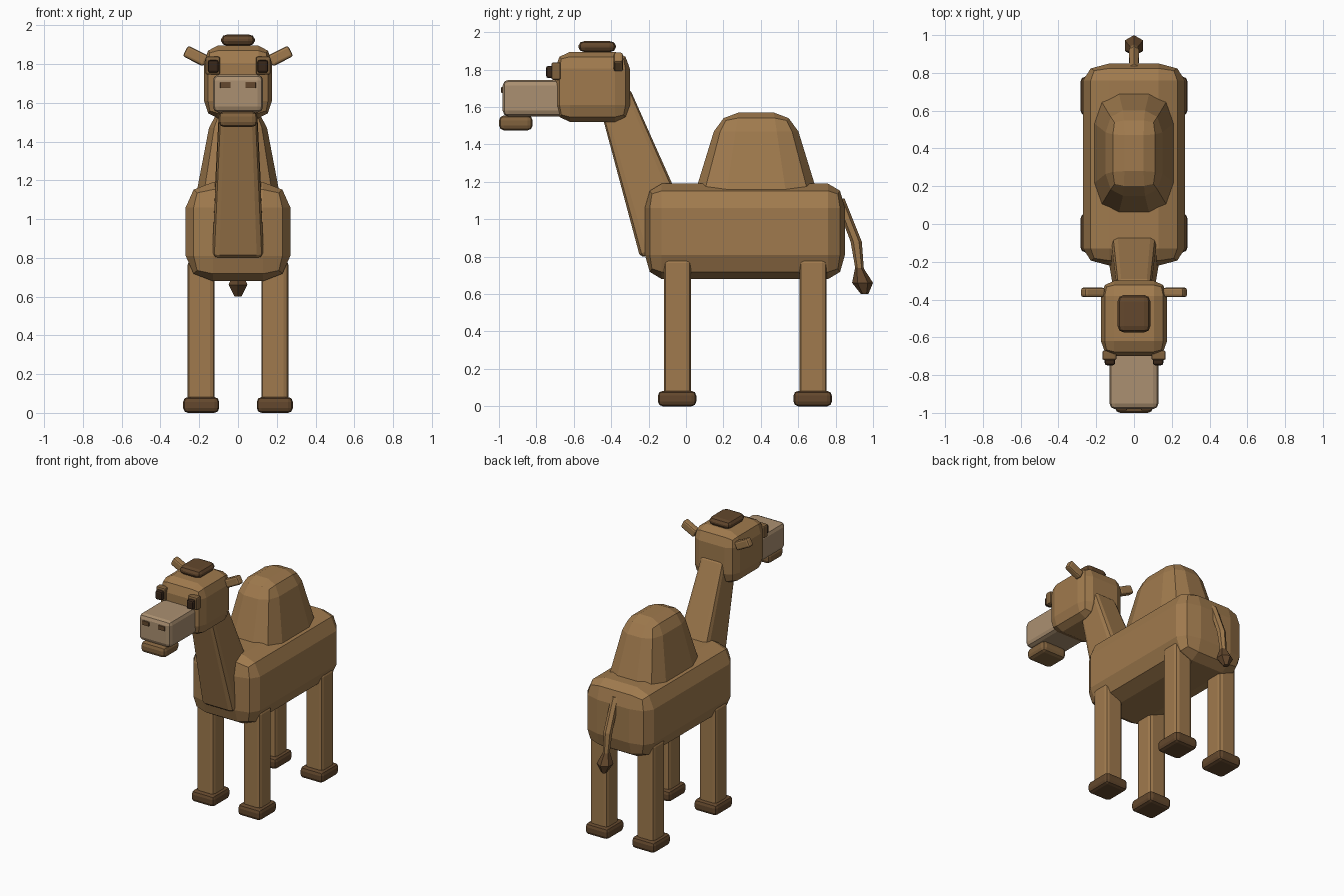
import bpy
import bmesh
from math import cos, sin, pi
from mathutils import Matrix, Vector

cube = bpy.data.objects.get("Cube")
if cube:
    bpy.data.objects.remove(cube)


def material(name, rgb):
    mat = bpy.data.materials.new(name)
    mat.use_nodes = True
    color = (*rgb, 1)
    mat.diffuse_color = color
    mat.node_tree.nodes["Principled BSDF"].inputs["Base Color"].default_value = color
    return mat


COAT = material("tan coat", (0.35, 0.195, 0.075))
MUZZLE = material("pale muzzle", (0.41, 0.28, 0.165))
LIP = material("brown lip", (0.22, 0.122, 0.048))
DARK = material("dark brown", (0.125, 0.064, 0.026))
EYE = material("eye brown", (0.04, 0.02, 0.01))


def finish(name, bm, mat):
    bmesh.ops.recalc_face_normals(bm, faces=bm.faces)
    mesh = bpy.data.meshes.new(name)
    bm.to_mesh(mesh)
    bm.free()
    mesh.materials.append(mat)
    obj = bpy.data.objects.new(name, mesh)
    bpy.context.collection.objects.link(obj)
    return obj


def block(name, mat, low, high, bevel, taper=(1, 1), turn=None):
    """Box between two corners with a bevel per axis; taper widens its base."""
    low, high = Vector(low), Vector(high)
    center, half = (low + high) / 2, (high - low) / 2
    if not isinstance(bevel, tuple):
        bevel = (bevel,) * 3
    bm = bmesh.new()
    bmesh.ops.create_cube(bm, size=4)
    bmesh.ops.bevel(bm, geom=bm.edges[:], offset=1, segments=2, profile=0.5, affect='EDGES')
    for v in bm.verts:
        for i in range(3):
            side = 1 if v.co[i] > 0 else -1
            v.co[i] = side * (half[i] - bevel[i] * (2 - abs(v.co[i])))
        down = (half.z - v.co.z) / (2 * half.z)
        v.co.x *= 1 + (taper[0] - 1) * down
        v.co.y *= 1 + (taper[1] - 1) * down
    if turn:
        bm.transform(turn)
    bm.transform(Matrix.Translation(center))
    return finish(name, bm, mat)


def strand(name, mat, path, sides=6):
    """Loft of level rings; each path entry is y, z, radius."""
    bm = bmesh.new()
    rings = [[bm.verts.new((r * sin(2 * pi * k / sides), y + r * cos(2 * pi * k / sides), z))
              for k in range(sides)] for y, z, r in path]
    for a, b in zip(rings, rings[1:]):
        for k in range(sides):
            n = (k + 1) % sides
            bm.faces.new((a[k], a[n], b[n], b[k]))
    bm.faces.new(rings[0])
    bm.faces.new(rings[-1])
    return finish(name, bm, mat)


def pair(name, mat, low, high, bevel, tilt=0):
    """The same block on the left (+x) and right (-x)."""
    for label, s in (("left", 1), ("right", -1)):
        xs = sorted((s * low[0], s * high[0]))
        turn = Matrix.Rotation(-s * tilt, 4, 'Y')
        block(label + "_" + name, mat, (xs[0], *low[1:]), (xs[1], *high[1:]), bevel, turn=turn)


# Torso, hump and neck
block("body", COAT, (-0.27, -0.22, 0.68), (0.27, 0.85, 1.19), (0.14, 0.09, 0.13))
block("hump", COAT, (-0.131, 0.18, 1.0), (0.131, 0.57, 1.57), (0.08, 0.10, 0.10), taper=(1.83, 1.9))
block("neck", COAT, (-0.092, -0.33, 0.817), (0.092, -0.15, 1.697), 0.025,
      taper=(1.45, 1.77), turn=Matrix.Rotation(0.34, 4, 'X'))

# Head
block("head", COAT, (-0.175, -0.70, 1.52), (0.175, -0.30, 1.895), (0.07, 0.08, 0.09))
block("muzzle", MUZZLE, (-0.13, -0.98, 1.55), (0.13, -0.62, 1.745), 0.03)
block("lower_lip", LIP, (-0.10, -1.0, 1.475), (0.10, -0.82, 1.555), 0.027)
block("hair_tuft", DARK, (-0.087, -0.575, 1.893), (0.087, -0.375, 1.953), (0.035, 0.035, 0.025))
pair("nostril", DARK, (0.038, -0.988, 1.675), (0.092, -0.975, 1.707), 0.003)
pair("eyelid", LIP, (0.092, -0.72, 1.745), (0.168, -0.67, 1.838), 0.01)
pair("eye", EYE, (0.1, -0.748, 1.755), (0.155, -0.70, 1.82), 0.012)
pair("ear", COAT, (0.158, -0.387, 1.81), (0.278, -0.337, 1.872), 0.013, tilt=0.47)

# Legs and feet
for end, y in (("front", -0.045), ("back", 0.68)):
    pair(end + "_leg", COAT, (0.12, y - 0.072, 0.04), (0.26, y + 0.072, 0.79), 0.025)
    pair(end + "_foot", DARK, (0.097, y - 0.105, 0), (0.283, y + 0.1, 0.082), 0.025)

# Tail with its tip
strand("tail", COAT, [(0.82, 1.11, 0.028), (0.91, 0.88, 0.03), (0.93, 0.72, 0.022)])
strand("tail_tip", DARK, [(0.925, 0.745, 0.02), (0.944, 0.66, 0.056), (0.955, 0.60, 0.02)])
